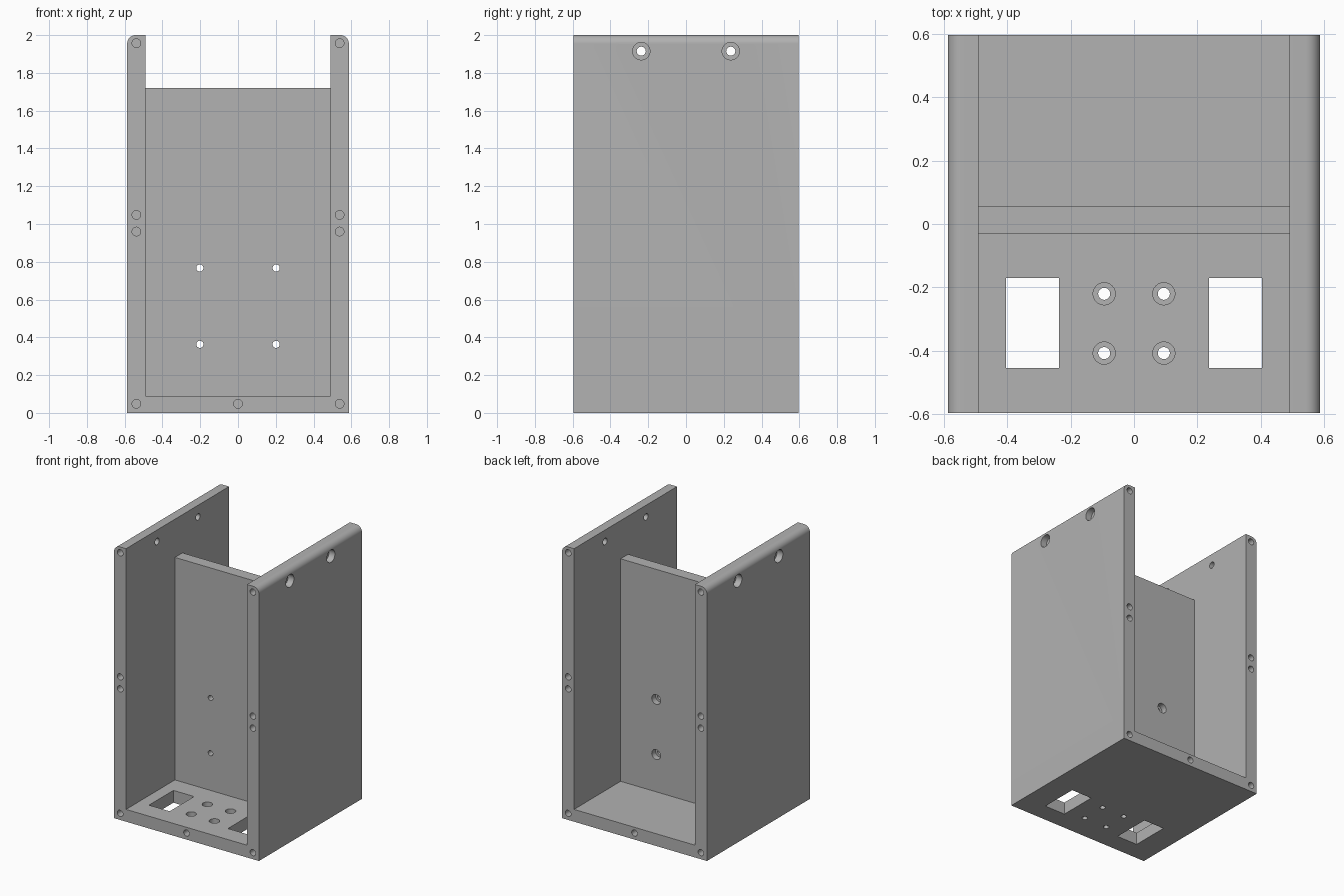
import bpy, bmesh, math
from mathutils import Matrix, Vector

if "Cube" in bpy.data.objects:
    bpy.data.objects.remove(bpy.data.objects["Cube"])

HALF_X, HALF_Y, INNER_X = 0.587, 0.596, 0.49
HEIGHT, FLOOR, ROUND = 2.0, 0.09, 0.045
DIVIDER_Y0, DIVIDER_Y1, DIVIDER_TOP = -0.03, 0.057, 1.72

grey = bpy.data.materials.new("plain grey")
grey.use_nodes = True
colour = (0.445, 0.445, 0.445, 1)
grey.diffuse_color = colour
grey.node_tree.nodes["Principled BSDF"].inputs["Base Color"].default_value = colour


def to_object(bm, name):
    bmesh.ops.recalc_face_normals(bm, faces=bm.faces)
    mesh = bpy.data.meshes.new(name)
    bm.to_mesh(mesh)
    bm.free()
    obj = bpy.data.objects.new(name, mesh)
    bpy.context.collection.objects.link(obj)
    mesh.materials.append(grey)
    return obj


def add_box(bm, low, high):
    low, high = Vector(low), Vector(high)
    size = Matrix.Diagonal((high - low).to_4d())
    size[3][3] = 1
    bmesh.ops.create_cube(bm, size=1, matrix=Matrix.Translation((low + high) / 2) @ size)


def add_rod(bm, start, end, radius):
    start, end = Vector(start), Vector(end)
    axis = end - start
    turn = axis.to_track_quat("Z", "Y").to_matrix().to_4x4()
    bmesh.ops.create_cone(bm, cap_ends=True, segments=32, radius1=radius, radius2=radius,
                          depth=axis.length, matrix=Matrix.Translation((start + end) / 2) @ turn)


def cut(obj, *cutters):
    for bm in cutters:
        cutter = to_object(bm, "hole_cutter")
        cutter.hide_render = True
        mod = obj.modifiers.new("holes", "BOOLEAN")
        mod.operation, mod.solver, mod.object = "DIFFERENCE", "EXACT", cutter
        bpy.context.view_layer.objects.active = obj
        bpy.ops.object.modifier_apply(modifier=mod.name)
        bpy.data.objects.remove(cutter)


# U-shaped shell: floor and two walls with rounded outer top edges
half = [(INNER_X, FLOOR), (INNER_X, HEIGHT)]
for i in range(9):
    a = math.pi / 2 * (1 - i / 8)
    half.append((HALF_X - ROUND + ROUND * math.cos(a), HEIGHT - ROUND + ROUND * math.sin(a)))
half.append((HALF_X, 0))
outline = half + [(-x, z) for x, z in reversed(half)]
bm = bmesh.new()
face = bm.faces.new([bm.verts.new((x, -HALF_Y, z)) for x, z in outline])
moved = bmesh.ops.extrude_face_region(bm, geom=[face])["geom"]
bmesh.ops.translate(bm, vec=(0, 2 * HALF_Y, 0),
                    verts=[v for v in moved if isinstance(v, bmesh.types.BMVert)])
shell = to_object(bm, "shell")

# Narrow holes, windows, and wide counterbores in the shell
narrow, wide = bmesh.new(), bmesh.new()
rim_holes = [(0, 0.048)] + [(s * 0.538, z) for s in (-1, 1) for z in (0.048, 0.96, 1.048, 1.957)]
for x, z in rim_holes:
    for s in (-1, 1):
        add_rod(narrow, (x, s * (HALF_Y + 0.02), z), (x, s * (HALF_Y - 0.12), z), 0.023)
for s in (-1, 1):
    for y in (-0.237, 0.237):
        add_rod(narrow, (s * 0.45, y, 1.915), (s * 0.65, y, 1.915), 0.024)
        add_rod(wide, (s * 0.54, y, 1.915), (s * 0.65, y, 1.915), 0.046)
    for y in (-0.407, -0.22):
        add_rod(narrow, (s * 0.094, y, -0.02), (s * 0.094, y, 0.12), 0.019)
        add_rod(wide, (s * 0.094, y, 0.045), (s * 0.094, y, 0.12), 0.035)
    left, right = sorted((s * 0.236, s * 0.404))
    add_box(narrow, (left, -0.454, -0.02), (right, -0.171, 0.12))
cut(shell, narrow, wide)

# Upright divider with four screw holes, counterbored at the back
bm = bmesh.new()
add_box(bm, (-INNER_X, DIVIDER_Y0, FLOOR), (INNER_X, DIVIDER_Y1, DIVIDER_TOP))
divider = to_object(bm, "divider")
narrow, wide = bmesh.new(), bmesh.new()
for x in (-0.202, 0.202):
    for z in (0.363, 0.767):
        add_rod(narrow, (x, DIVIDER_Y0 - 0.02, z), (x, DIVIDER_Y1 + 0.02, z), 0.019)
        add_rod(wide, (x, 0.013, z), (x, DIVIDER_Y1 + 0.02, z), 0.036)
cut(divider, narrow, wide)

# Smooth the curved surfaces, keep the edges crisp
for obj in (shell, divider):
    bpy.ops.object.select_all(action="DESELECT")
    obj.select_set(True)
    bpy.context.view_layer.objects.active = obj
    bpy.ops.object.shade_smooth_by_angle(angle=math.radians(30))
